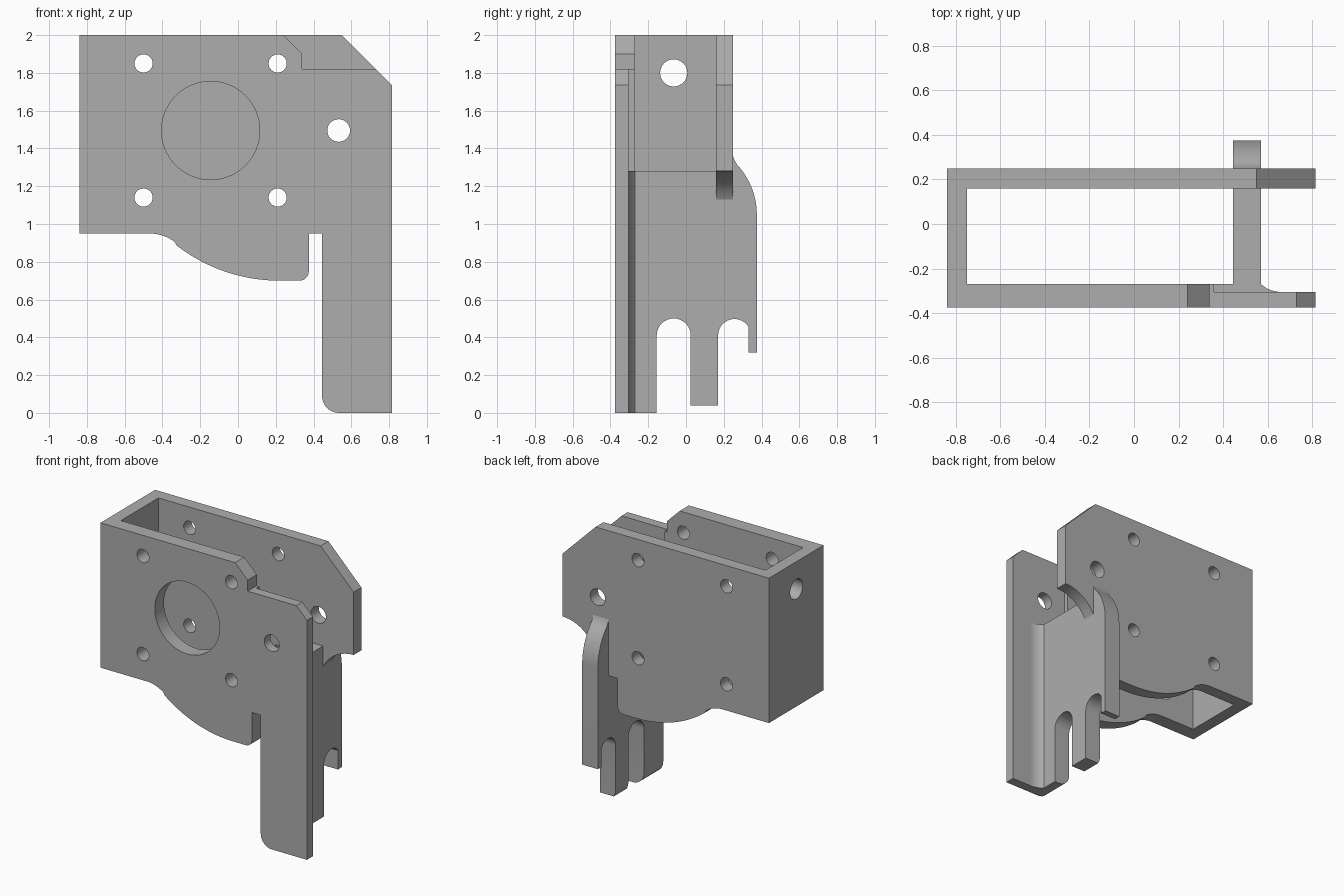
import bpy, bmesh
from math import cos, sin, radians

if "Cube" in bpy.data.objects:
    bpy.data.objects.remove(bpy.data.objects["Cube"])

grey = bpy.data.materials.new("plain grey")
grey.use_nodes = True
GREY = (0.42, 0.42, 0.42, 1)
grey.diffuse_color = GREY
grey.node_tree.nodes["Principled BSDF"].inputs["Base Color"].default_value = GREY

PLACE = {"x": lambda a, b, d: (d, a, b),
         "y": lambda a, b, d: (a, d, b),
         "z": lambda a, b, d: (a, b, d)}


def arc(ca, cb, r, start, end, n=12):
    angles = [radians(start + (end - start) * i / n) for i in range(n + 1)]
    return [(ca + r * cos(t), cb + r * sin(t)) for t in angles]


def prism(name, outline, axis, lo, hi):
    """Extrude a 2D outline along an axis from lo to hi."""
    bm = bmesh.new()
    face = bm.faces.new([bm.verts.new(PLACE[axis](a, b, lo)) for a, b in outline])
    out = bmesh.ops.extrude_face_region(bm, geom=[face])
    shift = PLACE[axis](0, 0, hi - lo)
    bmesh.ops.translate(bm, vec=shift,
                        verts=[g for g in out["geom"] if isinstance(g, bmesh.types.BMVert)])
    bmesh.ops.recalc_face_normals(bm, faces=bm.faces)
    mesh = bpy.data.meshes.new(name)
    bm.to_mesh(mesh)
    bm.free()
    mesh.materials.append(grey)
    ob = bpy.data.objects.new(name, mesh)
    bpy.context.collection.objects.link(ob)
    return ob


def activate(ob):
    bpy.ops.object.select_all(action="DESELECT")
    ob.select_set(True)
    bpy.context.view_layer.objects.active = ob


def cut(ob, outline, axis, lo=-1, hi=1):
    tool = prism("cutter", outline, axis, lo, hi)
    tool.hide_render = True
    mod = ob.modifiers.new("cut", "BOOLEAN")
    mod.operation, mod.solver, mod.object = "DIFFERENCE", "EXACT", tool
    activate(ob)
    bpy.ops.object.modifier_apply(modifier=mod.name)
    bpy.data.objects.remove(tool)


def hole(ob, a, b, r, axis="y", n=32):
    cut(ob, arc(a, b, r, 0, 360 - 360 / n, n - 1), axis)


# Lower edge shared by both plates, from the outer corner to the notch
belly = ([(-0.84, 0.95)] + arc(-0.47, 0.725, 0.225, 90, 52, 8)
         + arc(0.22, 1.59, 0.89, 232, 270, 16)
         + arc(0.325, 0.75, 0.05, 270, 360, 6) + [(0.375, 0.95)])

# Front plate with its long leg
front = prism("front_plate", belly + [(0.445, 0.95)]
              + arc(0.535, 0.09, 0.09, 180, 270, 10)
              + [(0.815, 0), (0.815, 1.735), (0.73, 1.82), (0.34, 1.82),
                 (0.34, 1.9), (0.24, 2), (-0.84, 2)], "y", -0.375, -0.27)
# Thinner area behind the right side of the front plate
cut(front, [(0.36, 2.1), (0.9, 2.1), (0.9, -0.1), (0.57, -0.1),
            (0.57, 1.28), (0.36, 1.28)], "y", -0.305, -0.2)
hole(front, -0.145, 1.495, 0.26, n=64)

# Back plate with a hollow curve beside the web
back = prism("back_plate", belly + [(0.5, 0.95), (0.5, 1.12)]
             + arc(0.815, 1.005, 0.275, 155, 90)
             + [(0.815, 1.735), (0.55, 2), (-0.84, 2)], "y", 0.16, 0.25)

# Screw holes through both plates
for plate in (front, back):
    for x in (-0.5, 0.21):
        for z in (1.14, 1.85):
            hole(plate, x, z, 0.048)
    hole(plate, 0.533, 1.495, 0.06)

# End wall joining the plates
wall = prism("side_wall", [(-0.27, 0.95), (0.16, 0.95), (0.16, 2), (-0.27, 2)],
             "x", -0.84, -0.75)
hole(wall, -0.065, 1.8, 0.072, "x")

# Cross web with pronged lower end and a fin behind the back plate
web = prism("cross_web", [(-0.27, 0), (-0.155, 0)]
            + arc(-0.065, 0.41, 0.09, 180, 0, 16)
            + [(0.025, 0.04), (0.17, 0.04)]
            + arc(0.257, 0.41, 0.087, 180, 33, 14)
            + [(0.33, 0.32), (0.375, 0.32)]
            + arc(-0.011, 1.05, 0.386, 0, 43, 14)
            + [(0.253, 1.345), (0.245, 1.38), (0.2, 1.38), (0.2, 1.28), (-0.27, 1.28)],
            "x", 0.445, 0.57)
# Rounded lower corner of the web
cut(web, arc(0.535, 0.09, 0.09, 180, 270, 10) + [(0.535, -0.1), (0.4, -0.1), (0.4, 0.09)], "y")

# Curved fillet between web and front plate
fillet = prism("web_fillet", [(0.56, -0.27), (0.56, -0.305)]
               + arc(0.66, -0.172, 0.133, 270, 227.5, 8), "z", 0, 1.28)

for part in (front, back, wall, web, fillet):
    activate(part)
    bpy.ops.object.shade_smooth_by_angle(angle=radians(25))
